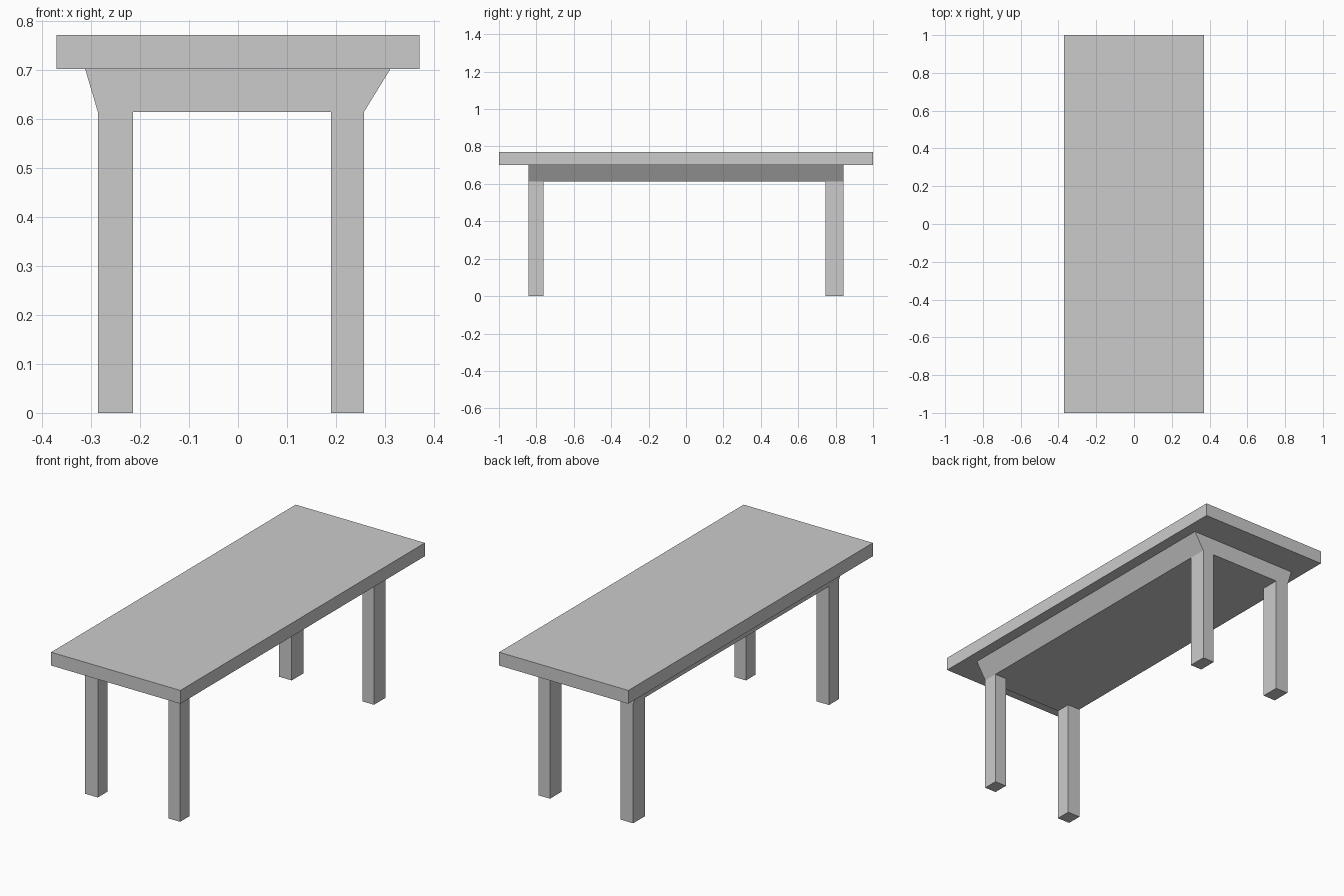
import bpy

if "Cube" in bpy.data.objects:
    bpy.data.objects.remove(bpy.data.objects["Cube"])

Z_FRAME, Z_TOP, HEIGHT = 0.614, 0.702, 0.771
HALF_LENGTH = 0.841


def make_object(name, verts, faces):
    mesh = bpy.data.meshes.new(name)
    mesh.from_pydata(verts, [], faces)
    obj = bpy.data.objects.new(name, mesh)
    bpy.context.collection.objects.link(obj)
    return obj


def prism(name, profile, y0, y1):
    """Extrude a counter-clockwise (x, z) profile from y0 to y1."""
    n = len(profile)
    verts = [(x, y, z) for y in (y0, y1) for x, z in profile]
    faces = [list(range(n)), list(range(2 * n - 1, n - 1, -1))]
    faces += [(i, i + n, (i + 1) % n + n, (i + 1) % n) for i in range(n)]
    return make_object(name, verts, faces)


def box(name, x0, x1, y0, y1, z0, z1):
    return prism(name, [(x0, z0), (x1, z0), (x1, z1), (x0, z1)], y0, y1)


# Flat top slab
box("tabletop", -0.37, 0.37, -1, 1, Z_TOP, HEIGHT)

# Solid frame under the top, flaring outwards along the long sides
prism("under_frame",
      [(-0.286, Z_FRAME), (0.257, Z_FRAME), (0.311, Z_TOP), (-0.312, Z_TOP)],
      -HALF_LENGTH, HALF_LENGTH)

# Four square legs
for side, x0, x1 in (("left", -0.286, -0.214), ("right", 0.19, 0.257)):
    for end, y0, y1 in (("front", -HALF_LENGTH, -0.762), ("back", 0.745, HALF_LENGTH)):
        box(f"{end}_{side}_leg", x0, x1, y0, y1, 0, Z_FRAME)
